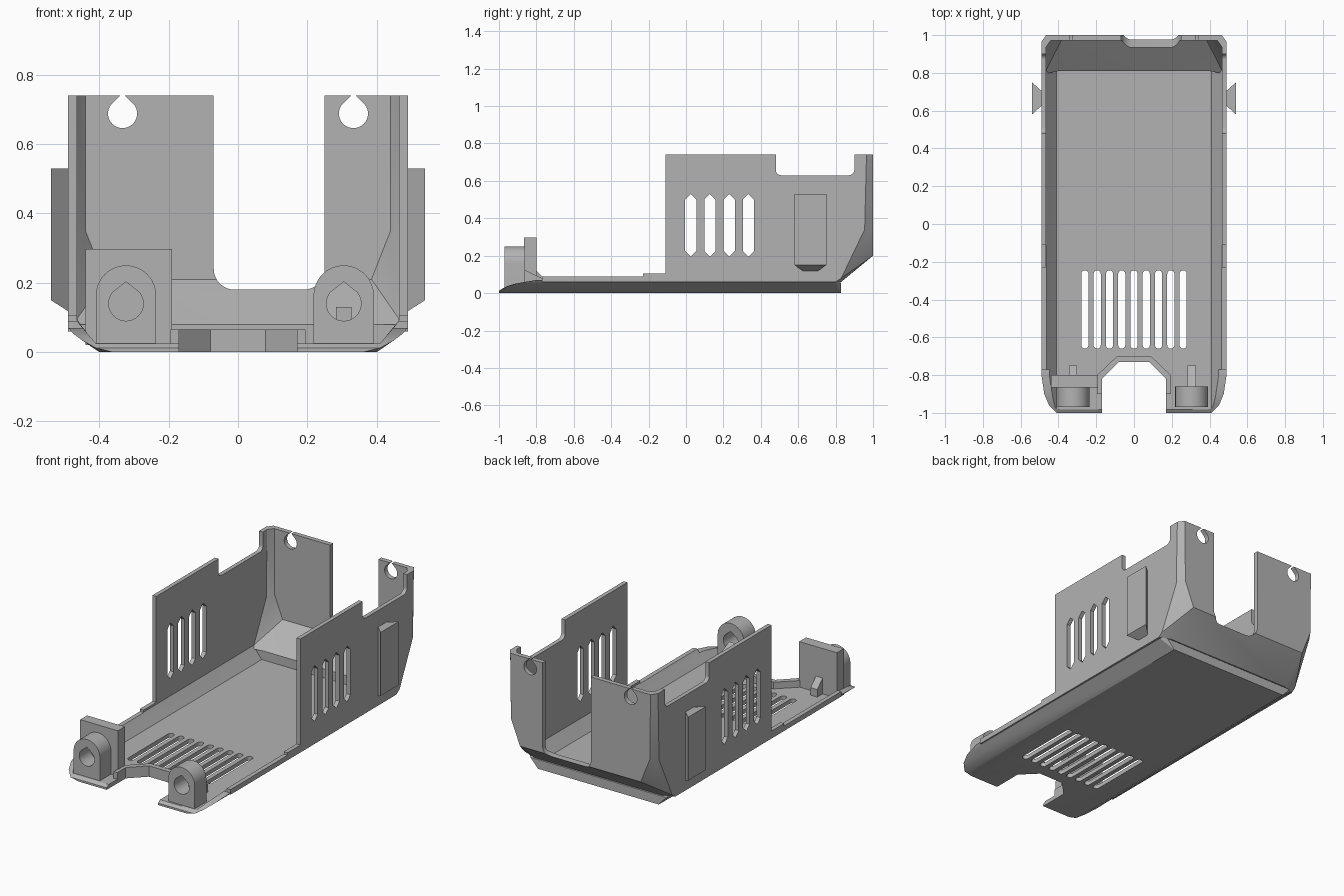
import bpy, bmesh
from math import sin, cos, pi, radians
from mathutils import Vector

cube = bpy.data.objects.get("Cube")
if cube:
    bpy.data.objects.remove(cube, do_unlink=True)

grey = bpy.data.materials.new("plain_grey")
grey.use_nodes = True
COLOR = (0.45, 0.45, 0.45, 1)
grey.diffuse_color = COLOR
grey.node_tree.nodes["Principled BSDF"].inputs["Base Color"].default_value = COLOR


def finish(name, bm):
    bmesh.ops.recalc_face_normals(bm, faces=bm.faces)
    mesh = bpy.data.meshes.new(name)
    bm.to_mesh(mesh)
    bm.free()
    mesh.materials.append(grey)
    obj = bpy.data.objects.new(name, mesh)
    bpy.context.collection.objects.link(obj)
    return obj


def hull(name, points, mirror=True):
    """Convex solid; points are mirrored across x when asked."""
    bm = bmesh.new()
    for x, y, z in points:
        bm.verts.new((x, y, z))
        if mirror:
            bm.verts.new((-x, y, z))
    res = bmesh.ops.convex_hull(bm, input=bm.verts)
    inside = {e for e in res["geom_interior"] if isinstance(e, bmesh.types.BMVert)}
    bmesh.ops.delete(bm, geom=list(inside), context="VERTS")
    bmesh.ops.dissolve_limit(bm, angle_limit=radians(0.5), verts=bm.verts, edges=bm.edges)
    return finish(name, bm)


def prism(name, outline, axis, a, b):
    """Extrude a 2D outline along an axis from a to b."""
    place = {"x": lambda u, v: (a, u, v),
             "y": lambda u, v: (u, a, v),
             "z": lambda u, v: (u, v, a)}[axis]
    bm = bmesh.new()
    face = bm.faces.new([bm.verts.new(place(u, v)) for u, v in outline])
    ext = bmesh.ops.extrude_face_region(bm, geom=[face])["geom"]
    step = Vector([(b - a) * (axis == k) for k in "xyz"])
    bmesh.ops.translate(bm, vec=step, verts=[e for e in ext if isinstance(e, bmesh.types.BMVert)])
    return finish(name, bm)


def combine(obj, others, mode):
    """Apply booleans and remove the helper solids."""
    for other in others:
        mod = obj.modifiers.new("bool", "BOOLEAN")
        mod.operation, mod.solver, mod.object = mode, "EXACT", other
    bpy.context.view_layer.update()
    deps = bpy.context.evaluated_depsgraph_get()
    mesh = bpy.data.meshes.new_from_object(obj.evaluated_get(deps))
    obj.modifiers.clear()
    obj.data = mesh
    for other in others:
        bpy.data.objects.remove(other, do_unlink=True)


def arc(cx, cy, r, start, end, n=8):
    angles = [radians(start + (end - start) * i / n) for i in range(n + 1)]
    return [(cx + r * cos(t), cy + r * sin(t)) for t in angles]


def teardrop(cx, cz, r, peak):
    return arc(cx, cz, r, 140, 400, 24) + [(cx, peak)]


def u_cut(lo, hi, bottom, r):
    """Open-topped recess with rounded lower corners."""
    return (arc(lo + r, bottom + r, r, 180, 270) + arc(hi - r, bottom + r, r, 270, 360)
            + [(hi, 1.2), (lo, 1.2)])


# Outer volume of the shell: shallow tray plus tall rear box
shell = hull("shell", [
    (.40, .83, 0), (.40, -.96, 0), (.36, -1, 0), (.41, -1, .012), (.45, -.96, .034),
    (.475, -.90, .053), (.49, -.80, .07), (.49, .79, .07), (.45, .83, .055), (.36, -.96, .04)])
upper = hull("upper_volume", [
    (.42, .83, .06), (.49, .80, .06), (.49, .83, .08), (.49, .955, .34), (.46, 1, .35),
    (.40, 1, .20), (.49, .965, .74), (.465, 1, .74), (.49, -.77, .06), (.49, -.77, .74)])
combine(shell, [upper], "UNION")

# Hollow interior, open at the top and front
cavity = hull("cavity", [
    (.41, .74, .025), (.465, .815, .095), (.465, .935, .34), (.44, .972, .35), (.385, .972, .21),
    (.465, .94, 1.2), (.44, .972, 1.2), (.465, -1.2, .09), (.41, -1.2, .025), (.465, -1.2, 1.2)])
floor_cavity = hull("floor_cavity", [
    (.41, .81, .025), (.455, .81, .08), (.41, -1.2, .025), (.455, -1.2, .08)])
combine(shell, [cavity, floor_cavity], "DIFFERENCE")

# Raised lip around the front notch
half = [(.195, -.90), (.195, -.80), (.09, -.70)]
lip = prism("notch_lip", half + [(-x, y) for x, y in reversed(half)], "z", .005, .065)
combine(shell, [lip], "UNION")

# Openings: notch, stepped side rim, side recess, rear window
half = [(.17, -1.2), (.17, -.82), (.08, -.73)]
cutters = [
    prism("notch_cut", half + [(-x, y) for x, y in reversed(half)], "z", -.2, .3),
    prism("rim_cut", [(-1.2, .09), (-.23, .09), (-.23, .105), (-.11, .105),
                      (-.11, 1.2), (-1.2, 1.2)], "x", -1, 1),
    prism("recess_cut", u_cut(.48, .90, .63, .03), "x", -1, 1),
    prism("window_cut", u_cut(-.07, .25, .18, .06), "y", .84, 1.2),
]
# Rear teardrop holes
for x in (-.333, .333):
    cutters.append(prism("rear_hole_cut", teardrop(x, .688, .042, .746), "y", .9, 1.2))
# Pointed side vents
for y in (.025, .128, .231, .334):
    w = .03
    cutters.append(prism("side_vent_cut", [
        (y - w, .225), (y, .195), (y + w, .225), (y + w, .5), (y, .53), (y - w, .5)], "x", -1, 1))
# Rounded floor vents
for i in range(9):
    x, r = (i - 4) * .065, .019
    cutters.append(prism("floor_vent_cut", arc(x, -.264, r, 0, 180) + arc(x, -.641, r, 180, 360),
                         "z", -.2, .2))
combine(shell, cutters, "DIFFERENCE")

# Dovetail tabs on both sides
for side, name in ((1, "left_tab"), (-1, "right_tab")):
    hull(name, [(side * x, y, z) for x, y, z in (
        (.54, .58, .53), (.54, .75, .53), (.54, .58, .15), (.54, .75, .15),
        (.485, .63, .53), (.485, .70, .53), (.485, .63, .115), (.485, .70, .115))], mirror=False)

# Front arched lugs with teardrop holes and rear gussets
for x, name, back in ((-.323, "right", -.80), (.305, "left", -.865)):
    r = .087
    lug = prism(name + "_lug", arc(x, .163, r, 0, 180, 24) + [(x - r, .015), (x + r, .015)],
                "y", -.97, -.86)
    combine(lug, [prism("lug_hole_cut", teardrop(x, .14, .05, .203), "y", -1.2, -.8)], "DIFFERENCE")
    prism(name + "_gusset", [(back - .01, .015), (-.75, .015), (-.75, .07), (back - .01, .13)],
          "x", x - .022, x + .022)
prism("right_backplate", [(-.44, .02), (-.19, .02), (-.19, .297), (-.44, .297)], "y", -.865, -.80)

# Smooth only the rounded surfaces
bpy.ops.object.select_all(action="DESELECT")
for obj in bpy.context.scene.objects:
    if obj.type == "MESH":
        obj.select_set(True)
        bpy.context.view_layer.objects.active = obj
bpy.ops.object.shade_smooth_by_angle(angle=radians(25))
